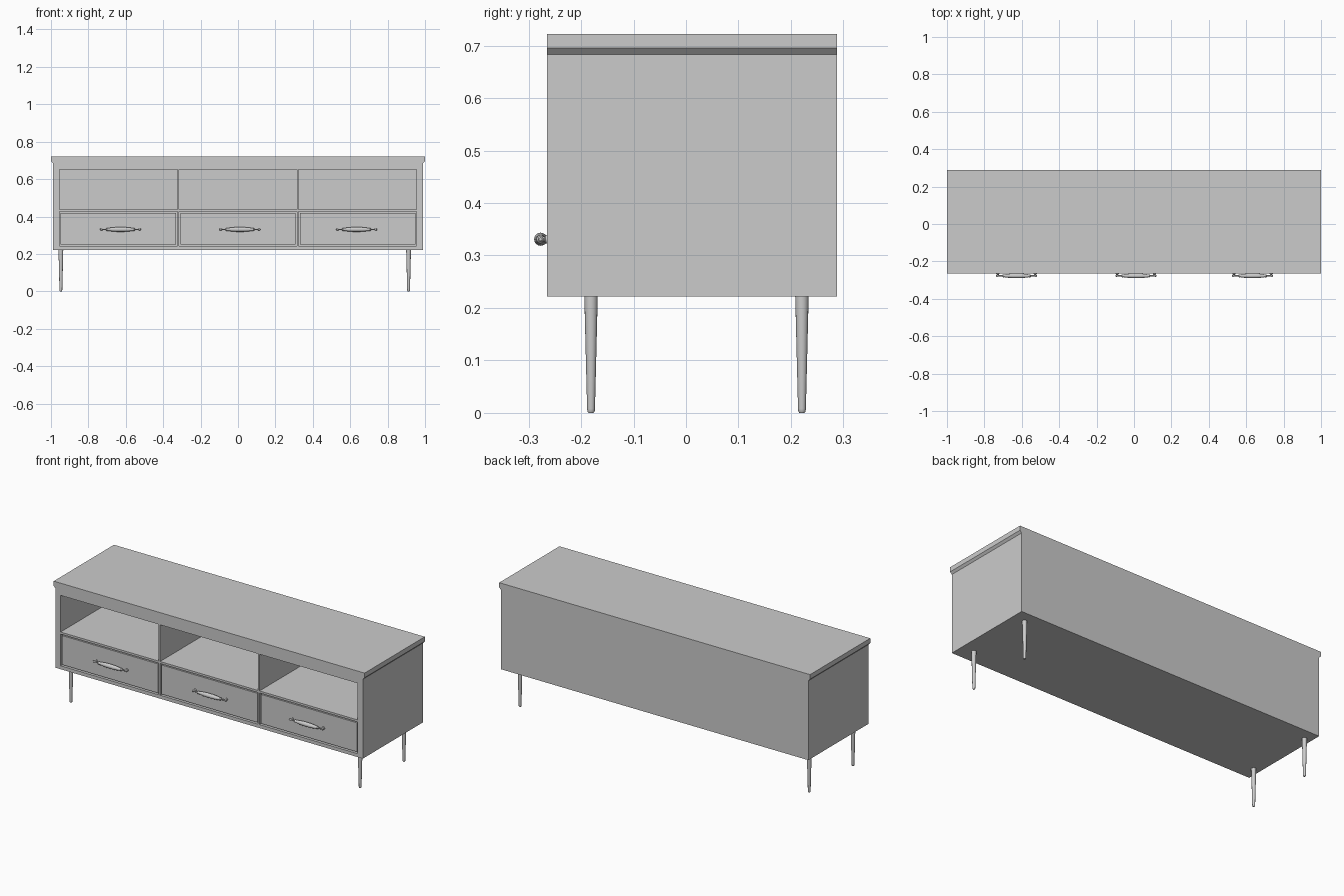
import bpy, bmesh, math
from mathutils import Matrix, Vector

if "Cube" in bpy.data.objects:
    bpy.data.objects.remove(bpy.data.objects["Cube"])

FRONT, BACK = -0.265, 0.288


def finish(bm, name, smooth=False):
    bmesh.ops.recalc_face_normals(bm, faces=bm.faces)
    me = bpy.data.meshes.new(name)
    bm.to_mesh(me)
    bm.free()
    ob = bpy.data.objects.new(name, me)
    bpy.context.collection.objects.link(ob)
    if smooth:
        bpy.ops.object.select_all(action='DESELECT')
        ob.select_set(True)
        bpy.context.view_layer.objects.active = ob
        bpy.ops.object.shade_smooth_by_angle(angle=math.radians(35))
    return ob


def add_box(bm, x0, x1, y0, y1, z0, z1):
    m = Matrix.Translation(((x0 + x1) / 2, (y0 + y1) / 2, (z0 + z1) / 2))
    m = m @ Matrix.Diagonal((x1 - x0, y1 - y0, z1 - z0, 1))
    bmesh.ops.create_cube(bm, size=1, matrix=m)


def add_lathe(bm, profile, matrix, sides=20):
    """Revolve (radius, height) points around local z, with capped ends."""
    rings = []
    for r, h in profile:
        rings.append([bm.verts.new(matrix @ Vector((
            r * math.cos(2 * math.pi * i / sides),
            r * math.sin(2 * math.pi * i / sides), h))) for i in range(sides)])
    for a, b in zip(rings, rings[1:]):
        for i in range(sides):
            j = (i + 1) % sides
            bm.faces.new((a[i], a[j], b[j], b[i]))
    bm.faces.new(rings[0])
    bm.faces.new(rings[-1])


# Cabinet: front profile with overhanging, chamfered top, extruded in depth
half = [(0.988, 0.222), (0.988, 0.683), (0.999, 0.695), (0.999, 0.722)]
outline = half + [(-x, z) for x, z in reversed(half)]
bm = bmesh.new()
face = bm.faces.new([bm.verts.new((x, FRONT, z)) for x, z in outline])
ext = bmesh.ops.extrude_face_region(bm, geom=[face])
bmesh.ops.translate(bm, vec=(0, BACK - FRONT, 0),
                    verts=[v for v in ext['geom'] if isinstance(v, bmesh.types.BMVert)])
cabinet = finish(bm, "cabinet")

# Open compartments and drawer recesses cut into the cabinet
bays = [(-0.955, -0.324), (-0.315, 0.315), (0.324, 0.955)]
bm = bmesh.new()
for x0, x1 in bays:
    add_box(bm, x0, x1, FRONT - 0.05, BACK - 0.015, 0.438, 0.651)
    add_box(bm, x0, x1, FRONT - 0.05, FRONT + 0.03, 0.242, 0.426)
cutter = finish(bm, "opening_cutter")
cutter.hide_render = True
mod = cabinet.modifiers.new("openings", 'BOOLEAN')
mod.object = cutter
mod.solver = 'EXACT'
bpy.context.view_layer.objects.active = cabinet
bpy.ops.object.modifier_apply(modifier=mod.name)
bpy.data.objects.remove(cutter)

# Drawer fronts with a thin shadow gap
for i, (x0, x1) in enumerate(bays):
    bm = bmesh.new()
    add_box(bm, x0 + 0.007, x1 - 0.007, FRONT + 0.002, FRONT + 0.03, 0.250, 0.419)
    finish(bm, f"drawer_front_{i + 1}")

# Handles: turned spindle on two short posts with round rosettes
spindle = [(0.003, 0.109), (0.0055, 0.107), (0.0055, 0.102), (0.0035, 0.098),
           (0.0035, 0.078), (0.008, 0.073), (0.008, 0.068), (0.0075, 0.066),
           (0.0105, 0.045), (0.0125, 0.02)]
spindle += [(r, -h) for r, h in reversed(spindle)]
post = [(0.0085, -0.004), (0.0085, 0.003), (0.005, 0.005), (0.0045, 0.012)]
for i, x in enumerate((-0.628, 0.01, 0.634)):
    bm = bmesh.new()
    add_lathe(bm, spindle, Matrix.Translation((x, -0.277, 0.331)) @ Matrix.Rotation(math.pi / 2, 4, 'Y'))
    for s in (-1, 1):
        add_lathe(bm, post, Matrix.Translation((x + s * 0.1, FRONT, 0.331)) @ Matrix.Rotation(math.pi / 2, 4, 'X'), 16)
    finish(bm, f"handle_{i + 1}", True)

# Tapered round legs
leg = [(0.005, 0.0), (0.007, 0.003), (0.0075, 0.008), (0.0128, 0.222)]
for side, x in (("left", -0.947), ("right", 0.912)):
    for end, y in (("front", -0.181), ("back", 0.221)):
        bm = bmesh.new()
        add_lathe(bm, leg, Matrix.Translation((x, y, 0)), 16)
        finish(bm, f"{end}_{side}_leg", True)
